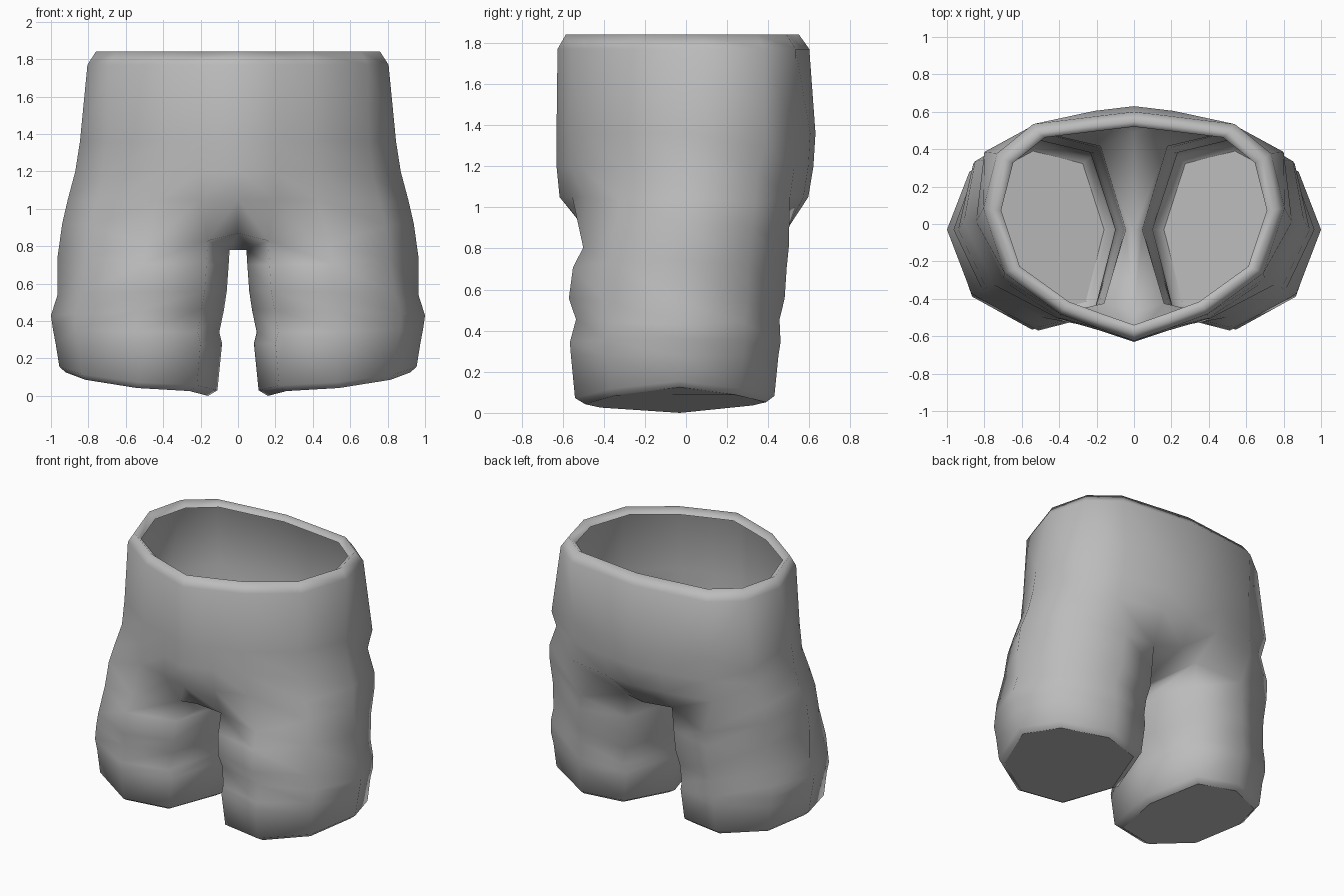
import bpy, bmesh

if "Cube" in bpy.data.objects:
    bpy.data.objects.remove(bpy.data.objects["Cube"])

fabric = bpy.data.materials.new("grey fabric")
fabric.diffuse_color = (0.5, 0.5, 0.5, 1)
fabric.use_nodes = True
fabric.node_tree.nodes["Principled BSDF"].inputs["Base Color"].default_value = fabric.diffuse_color

# Half outlines, from centre front round the side to centre back
WAIST = [(0, -1), (.24, -.89), (.49, -.77), (.86, -.42), (1, .14),
         (.91, .63), (.67, .89), (.25, .96), (0, 1)]
HIP = [(0, -1), (.22, -.9), (.47, -.8), (.83, -.46), (1, .02),
       (.92, .58), (.62, .85), (.25, .96), (0, 1)]
# Leg outline: inner front, round the outside, inner back, inner middle
LEG = [(.13, -.84), (.5, -1), (.86, -.67), (1, 0), (.87, .64),
       (.5, 1), (.15, .84), (0, 0)]

bm = bmesh.new()


def torso_ring(shape, z, half_width, front, back):
    return [bm.verts.new((u * half_width, v * (back if v > 0 else front), z))
            for u, v in shape]


def leg_ring(z_in, z_out, x_in, x_out, front, back):
    return [bm.verts.new((x_in + u * (x_out - x_in),
                          -.03 + v * ((back + .03) if v > 0 else (front - .03)),
                          z_in + (z_out - z_in) * u ** 2.5))
            for u, v in LEG]


def bridge(upper, lower, closed=False):
    n = len(upper)
    for i in range(n if closed else n - 1):
        j = (i + 1) % n
        bm.faces.new((upper[i], lower[i], lower[j], upper[j]))


# Waistband lip and torso: height, half width, front depth, back depth
rings = [torso_ring(WAIST, *r) for r in (
    (1.80, .71, .54, .52), (1.84, .76, .585, .55), (1.77, .805, .625, .60))]
rings += [torso_ring(HIP, *r) for r in (
    (1.36, .845, .63, .63), (1.20, .87, .63, .62), (1.05, .91, .615, .595))]
for a, b in zip(rings, rings[1:]):
    bridge(a, b)

# Legs: inner height, outer height, inner x, outer x, front depth, back depth
legs = [leg_ring(*r) for r in (
    (.78, .92, .045, .94, .50, .50),
    (.70, .74, .05, .965, .55, .49),
    (.56, .54, .06, .965, .57, .48),
    (.46, .43, .075, 1.0, .535, .455),
    (.34, .36, .10, .99, .565, .46),
    (.28, .28, .085, .975, .56, .45),
    (.03, .155, .11, .955, .54, .43),
    (.0, .125, .16, .92, .49, .39))]
top = legs[0]
top[0].co.z = .83
top[6].co.z = .87

# Folds where the thigh meets the hip, at the front and back corners
for vert, co in ((rings[3][3], (.70, -.29, 1.36)), (rings[4][3], (.72, -.29, 1.18)),
                 (rings[5][3], (.76, -.32, 1.03)), (top[2], (.79, -.34, .91)),
                 (legs[1][2], (.81, -.355, .74)),
                 (rings[3][5], (.80, .385, 1.29)), (rings[4][5], (.79, .345, 1.17)),
                 (rings[5][5], (.85, .335, 1.02)), (top[4], (.86, .32, .90))):
    vert.co = co

# Hem edge rises a little at the front and back
for ring in legs[-2:]:
    for i, lift in ((0, .025), (1, .02), (5, .03), (6, .035)):
        ring[i].co.z += lift
for a, b in zip(legs, legs[1:]):
    bridge(a, b, True)

# Flat panel closing the leg opening
panel = bm.faces.new(legs[-1][::-1])

# Crotch saddle joining torso to legs
front = bm.verts.new((0, -.47, .87))
middle = bm.verts.new((0, -.03, .78))
back = bm.verts.new((0, .49, .89))
bridge(rings[-1], [front] + top[:7] + [back])
bm.faces.new((front, middle, top[7], top[0]))
bm.faces.new((middle, back, top[6], top[7]))
bmesh.ops.recalc_face_normals(bm, faces=bm.faces)

# Smooth cloth with a crisp edge round the leg panel
for face in bm.faces:
    face.smooth = True
for edge in panel.edges:
    edge.smooth = False

mesh = bpy.data.meshes.new("shorts")
bm.to_mesh(mesh)
bm.free()
mesh.materials.append(fabric)
shorts = bpy.data.objects.new("shorts", mesh)
bpy.context.collection.objects.link(shorts)
mirror = shorts.modifiers.new("mirror", 'MIRROR')
mirror.use_clip = True
mirror.merge_threshold = .001
